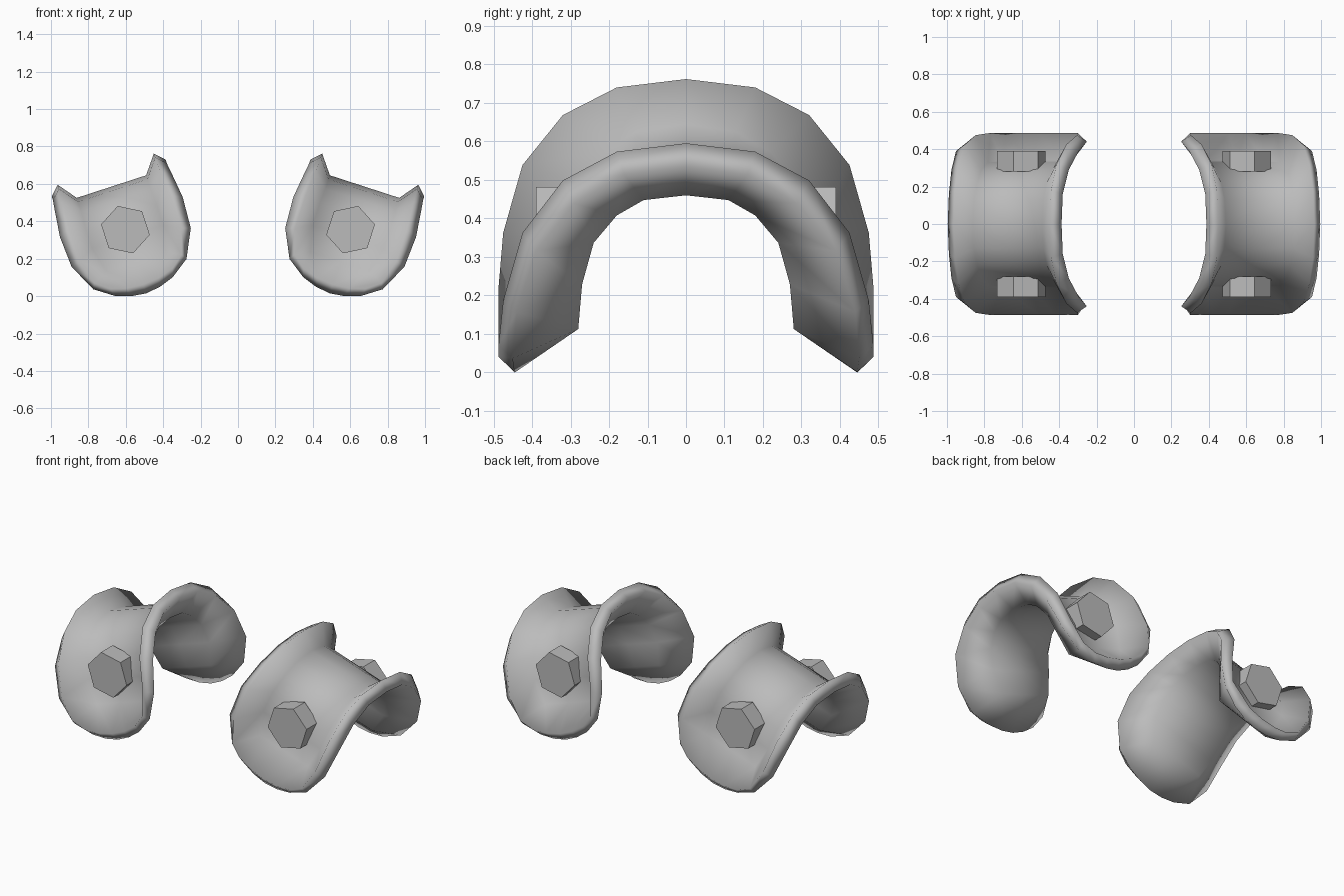
import bpy, bmesh, math

if "Cube" in bpy.data.objects:
    bpy.data.objects.remove(bpy.data.objects["Cube"])

TILT = math.radians(18)
grey = bpy.data.materials.new("steel_grey")
grey.diffuse_color = (0.5, 0.5, 0.5, 1)
grey.use_nodes = True
grey.node_tree.nodes["Principled BSDF"].inputs["Base Color"].default_value = grey.diffuse_color

# Each row runs from the crown of the arch down one leg: (half width, depth, height)
OUTER_RIM = [(.27, 0, .66), (.27, .18, .637), (.275, .32, .56), (.285, .425, .42),
             (.285, .475, .235), (.245, .487, .10), (.175, .487, .045)]
OUTER_BODY = [(.195, 0, .562), (.195, .13, .54), (.195, .22, .485), (.20, .29, .40),
              (.20, .33, .28), (.165, .34, .14), (.09, .487, .02)]
INNER_RIM = [(.32, 0, .61), (.32, .16, .59), (.33, .29, .515), (.345, .39, .39),
             (.335, .44, .22), (.262, .45, .07), (.162, .445, 0)]
INNER_BODY = [(.215, 0, .50), (.215, .11, .487), (.215, .18, .445), (.215, .24, .37),
              (.21, .27, .255), (.17, .28, .12), (.08, .445, -.028)]
LAST = 6


def place(side, u, y, w):
    """Tilt a point of the pad and move it to its side."""
    a = u - .165
    return (side * (.66 + a * math.cos(TILT) + w * math.sin(TILT)), y,
            w * math.cos(TILT) - a * math.sin(TILT))


def finish(bm, name, smooth):
    bmesh.ops.recalc_face_normals(bm, faces=bm.faces)
    mesh = bpy.data.meshes.new(name)
    bm.to_mesh(mesh)
    bm.free()
    mesh.materials.append(grey)
    for p in mesh.polygons:
        p.use_smooth = smooth
    obj = bpy.data.objects.new(name, mesh)
    bpy.context.collection.objects.link(obj)


def sheet(bm, side, rim, body, tip):
    """Five columns across, thirteen rows from leg tip to leg tip."""
    grid = []
    for r in range(-LAST, LAST + 1):
        k, sy = abs(r), (1 if r >= 0 else -1)
        row = []
        for c in (-2, -1, 0, 1, 2):
            u, y, w = (rim if abs(c) == 2 else body)[k]
            if c == 0:
                u = 0
                if k == LAST:
                    w = tip
            row.append(bm.verts.new(place(side, math.copysign(u, c), y * sy, w)))
        grid.append(row)
    for a, b in zip(grid, grid[1:]):
        for i in range(4):
            bm.faces.new((a[i], a[i + 1], b[i + 1], b[i]))
    # boundary loop, used to join the two sheets
    return (grid[0] + [g[4] for g in grid[1:]] + grid[-1][-2::-1]
            + [g[0] for g in grid[-2:0:-1]])


def pad(side, name):
    bm = bmesh.new()
    outer = sheet(bm, side, OUTER_RIM, OUTER_BODY, .012)
    inner = sheet(bm, side, INNER_RIM, INNER_BODY, -.038)
    n = len(outer)
    for i in range(n):
        j = (i + 1) % n
        bm.faces.new((outer[i], outer[j], inner[j], inner[i]))
    finish(bm, name, True)


def bolt(side, sy, name):
    """Hexagonal stud through the leg."""
    bm = bmesh.new()
    rings = []
    for y in (.28, .39):
        rings.append([bm.verts.new(place(side, .133 * math.sin(i * math.pi / 3), sy * y,
                                         .32 + .133 * math.cos(i * math.pi / 3)))
                      for i in range(6)])
    for ring in rings:
        bm.faces.new(ring)
    for i in range(6):
        j = (i + 1) % 6
        bm.faces.new((rings[0][i], rings[0][j], rings[1][j], rings[1][i]))
    finish(bm, name, False)


# Mirrored pair of pads, each with a front and a back bolt
for side, label in ((1, "right"), (-1, "left")):
    pad(side, "shoulder_pad_" + label)
    bolt(side, -1, "front_bolt_" + label)
    bolt(side, 1, "back_bolt_" + label)
